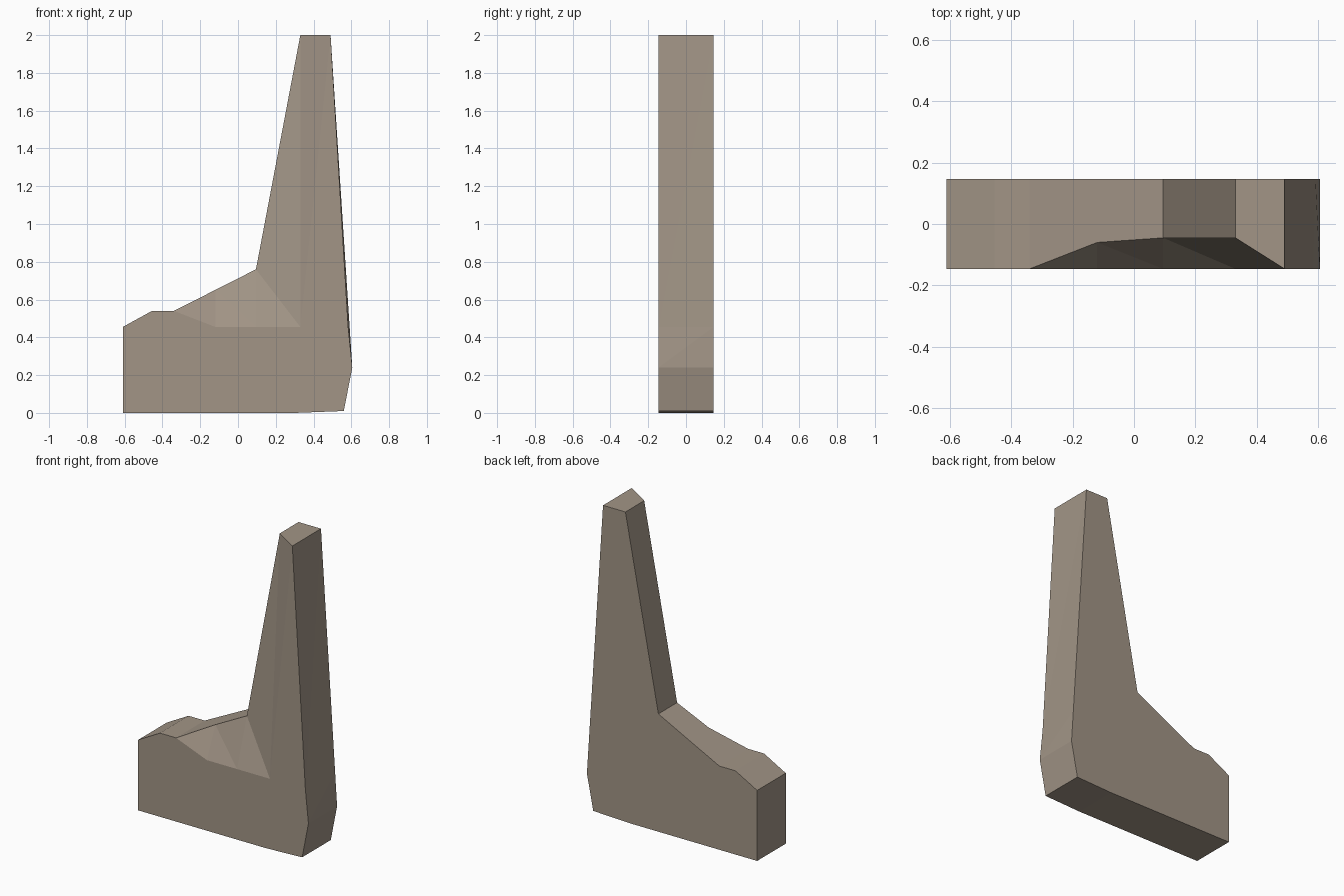
import bpy, bmesh

if "Cube" in bpy.data.objects:
    bpy.data.objects.remove(bpy.data.objects["Cube"])

D = 0.146  # half thickness

# Side outline, counter-clockwise from the front: x, z, y of the front edge, x of the back edge
outline = [
    (-0.61, 0.0, -D, -0.61), (0.30, 0.0, -D, 0.30), (0.56, 0.01, -D, 0.56),
    (0.605, 0.24, -D, 0.605), (0.583, 0.455, -D, 0.591), (0.49, 2.0, -D, 0.49),
    (0.33, 2.0, -0.045, 0.33), (0.095, 0.76, -0.045, 0.095), (-0.12, 0.651, -0.06, -0.12),
    (-0.34, 0.54, -D, -0.34), (-0.455, 0.54, -D, -0.455), (-0.61, 0.455, -D, -0.61),
]

bm = bmesh.new()
front = [bm.verts.new((x, y, z)) for x, z, y, _ in outline]
back = [bm.verts.new((xb, D, z)) for _, z, _, xb in outline]
# Foot of the sloping cutaway on the front
foot = [bm.verts.new((x, -D, 0.455)) for x in (0.33, 0.095, -0.12, -0.34)]

# Back face and rim
bm.faces.new(back[::-1])
n = len(outline)
for i in range(n):
    j = (i + 1) % n
    bm.faces.new((front[i], back[i], back[j], front[j]))

# Flat lower front, then the flat and bevelled parts of the upright
bm.faces.new(front[:5] + foot + front[9:])
bm.faces.new((front[4], front[5], foot[0]))
bm.faces.new((front[5], front[6], foot[0]))
# Sloping cutaway strips
for k in range(3):
    bm.faces.new((foot[k], front[6 + k], front[7 + k], foot[k + 1]))

bmesh.ops.recalc_face_normals(bm, faces=bm.faces)
bmesh.ops.triangulate(bm, faces=bm.faces)
mesh = bpy.data.meshes.new("upright_bracket")
bm.to_mesh(mesh)
bm.free()

body = bpy.data.objects.new("upright_bracket", mesh)
bpy.context.collection.objects.link(body)

# Single stone colour
mat = bpy.data.materials.new("warm grey stone")
mat.diffuse_color = (0.36, 0.30, 0.24, 1)
mat.use_nodes = True
mat.node_tree.nodes["Principled BSDF"].inputs["Base Color"].default_value = mat.diffuse_color
mesh.materials.append(mat)
